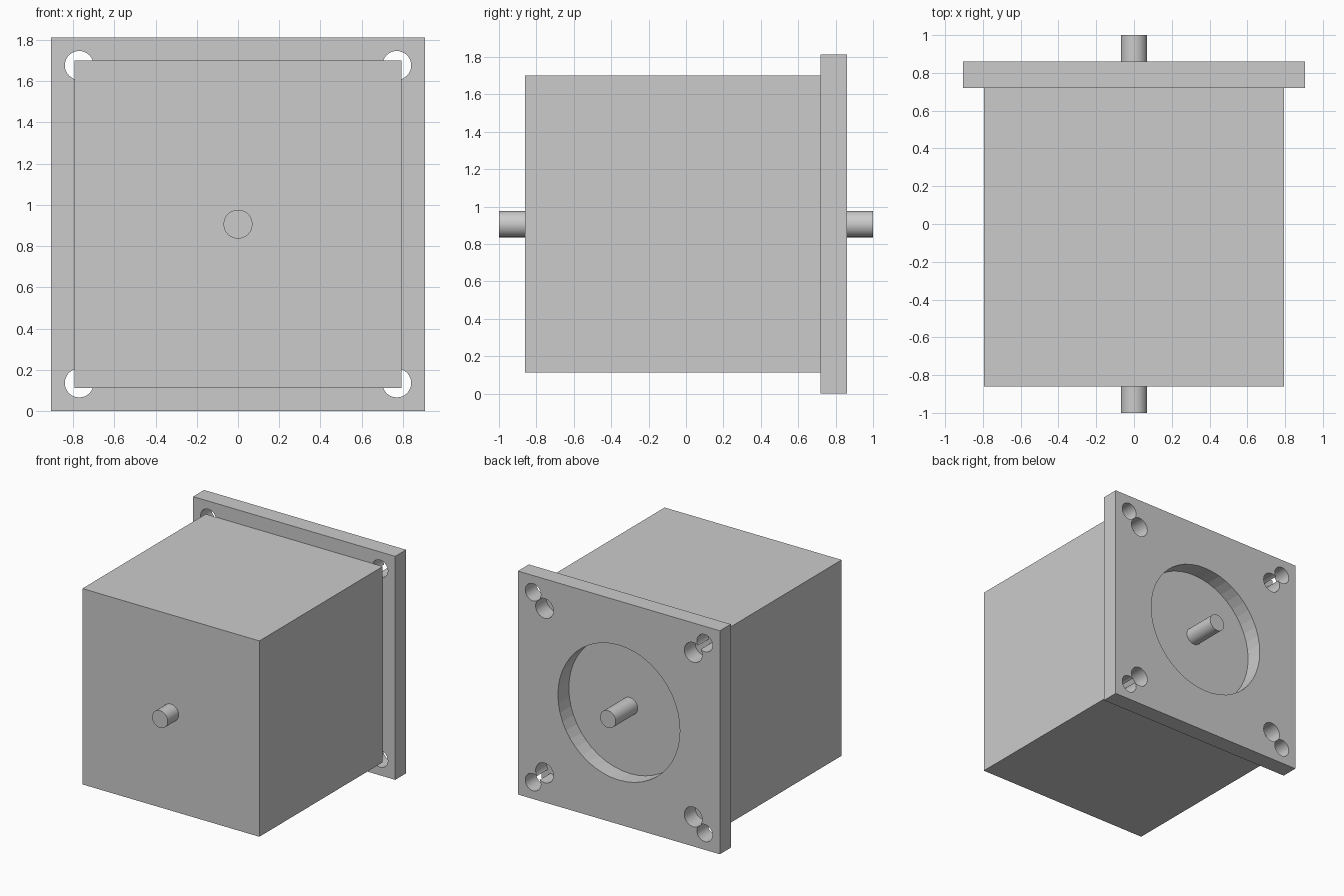
import bpy
from math import pi, radians

if "Cube" in bpy.data.objects:
    bpy.data.objects.remove(bpy.data.objects["Cube"], do_unlink=True)

grey = bpy.data.materials.new("light grey metal")
grey.use_nodes = True
grey.diffuse_color = (0.6, 0.6, 0.6, 1)
bsdf = next(n for n in grey.node_tree.nodes if n.type == "BSDF_PRINCIPLED")
bsdf.inputs["Base Color"].default_value = grey.diffuse_color

MID = 0.906                               # shaft height and flange half width
BACK, SEAT, FACE = -0.86, 0.72, 0.86      # body end, flange seat, flange face


def finish(name):
    ob = bpy.context.object
    ob.name = name
    ob.data.materials.append(grey)
    bpy.ops.object.transform_apply(location=False, rotation=True, scale=True)
    return ob


def block(name, half, y0, y1):
    bpy.ops.mesh.primitive_cube_add(size=1, location=(0, (y0 + y1) / 2, MID))
    bpy.context.object.scale = (2 * half, y1 - y0, 2 * half)
    return finish(name)


def rod(name, x, z, radius, y0, y1, sides=48):
    bpy.ops.mesh.primitive_cylinder_add(
        vertices=sides, radius=radius, depth=y1 - y0,
        location=(x, (y0 + y1) / 2, MID + z), rotation=(pi / 2, 0, 0))
    return finish(name)


def cut(target, cutter):
    cutter.hide_render = True
    mod = target.modifiers.new("cut", "BOOLEAN")
    mod.operation = "DIFFERENCE"
    mod.solver = "EXACT"
    mod.object = cutter
    bpy.context.view_layer.objects.active = target
    bpy.ops.object.modifier_apply(modifier=mod.name)
    bpy.data.objects.remove(cutter, do_unlink=True)


# Square body
block("body", 0.794, BACK, SEAT)

# Mounting flange with round recess and a pair of holes at each corner
flange = block("flange", MID, SEAT, FACE)
cut(flange, rod("recess_cutter", 0, 0, 0.547, SEAT - 0.1, FACE + 0.1))
for sx in (-1, 1):
    for sz in (-1, 1):
        for offset, radius in ((0.77, 0.07), (0.667, 0.08)):
            cut(flange, rod("hole_cutter", sx * offset, sz * offset, radius,
                            SEAT - 0.1, FACE + 0.1, 32))

# Shaft ends on both sides
for name, y0, y1 in (("front_shaft", -1, BACK), ("rear_shaft", SEAT, 1)):
    rod(name, 0, 0, 0.07, y0, y1)
    bpy.ops.object.shade_smooth_by_angle(angle=radians(30))
